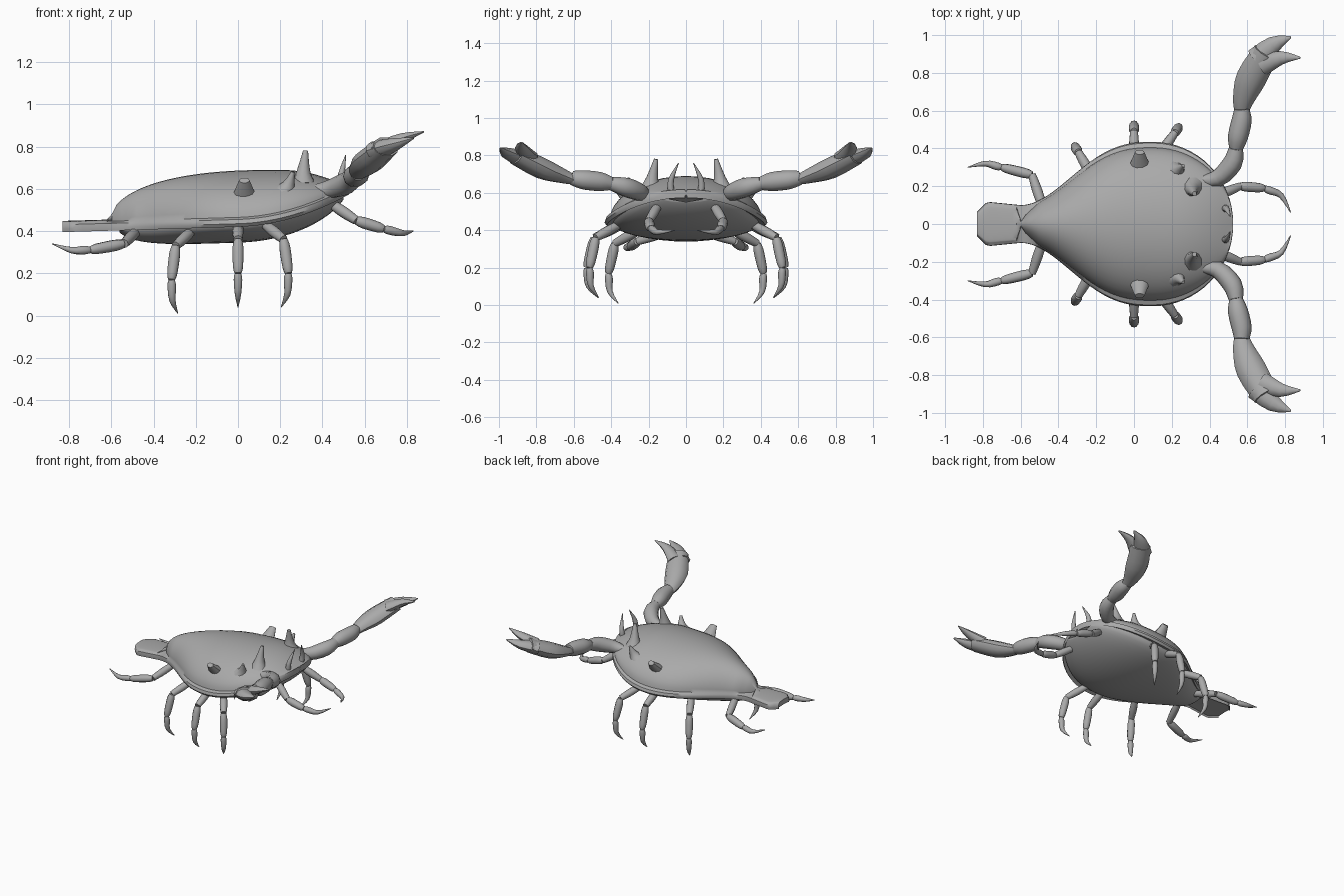
import bpy
import bmesh
from math import sin, cos, pi, sqrt, radians
from mathutils import Vector

default = bpy.data.objects.get("Cube")
if default:
    bpy.data.objects.remove(default, do_unlink=True)

GREY = (.4, .4, .4, 1)
grey = bpy.data.materials.new("plain grey")
grey.use_nodes = True
grey.diffuse_color = GREY
grey.node_tree.nodes["Principled BSDF"].inputs["Base Color"].default_value = GREY


def skin(name, rings, closed):
    """Join rings of points into a surface, mirrored across the body."""
    bm = bmesh.new()
    loops = [[bm.verts.new(point) for point in ring] for ring in rings]
    count = len(loops[0])
    for lower, upper in zip(loops, loops[1:]):
        for j in range(count if closed else count - 1):
            k = (j + 1) % count
            bm.faces.new((lower[j], lower[k], upper[k], upper[j]))
    bm.faces.new(loops[0])
    bm.faces.new(loops[-1])
    bmesh.ops.recalc_face_normals(bm, faces=bm.faces)
    mesh = bpy.data.meshes.new(name)
    bm.to_mesh(mesh)
    bm.free()
    mesh.materials.append(grey)
    part = bpy.data.objects.new(name, mesh)
    bpy.context.collection.objects.link(part)
    bpy.ops.object.select_all(action="DESELECT")
    part.select_set(True)
    bpy.context.view_layer.objects.active = part
    bpy.ops.object.shade_smooth_by_angle(angle=radians(45))
    mirror = part.modifiers.new("both sides", "MIRROR")
    mirror.use_axis = (False, True, False)


def resample(rows, steps):
    """Smooth curve through rows of path points with a radius each."""
    smooth = []
    for i in range(len(rows) - 1):
        last = min(i + 2, len(rows) - 1)
        for k in range(steps):
            t = k / steps
            row = []
            for a, b, c, d in zip(rows[max(i - 1, 0)], rows[i], rows[i + 1], rows[last]):
                leave, arrive = (c - a) / 2, (d - b) / 2
                ease = t * t * (3 - 2 * t)
                row.append(b + (c - b) * ease + leave * t * (1 - t) ** 2
                           - arrive * t * t * (1 - t))
            smooth.append(row)
    smooth.append(rows[-1])
    return smooth


def tube(name, path, radii, flat=1, side=(0, 0, 1), steps=3, sides=10):
    """Tapered tube; flat squeezes it along the side direction."""
    rows = resample([(*point, radius) for point, radius in zip(path, radii)], steps)
    centres = [Vector(row[:3]) for row in rows]
    rings = []
    for i, centre in enumerate(centres):
        along = centres[min(i + 1, len(rows) - 1)] - centres[max(i - 1, 0)]
        u = along.cross(Vector(side)).normalized()
        v = u.cross(along).normalized() * flat
        turns = [2 * pi * j / sides for j in range(sides)]
        rings.append([centre + rows[i][3] * (u * cos(a) + v * sin(a)) for a in turns])
    skin(name, rings, True)


# Body shape rules along its length
TAIL, NECK, WIDEST, FRONT = -.83, -.6, .1, .425


def half_width(x):
    if x > WIDEST:
        return .005 + .43 * sqrt(max(0, 1 - ((x - WIDEST) / FRONT) ** 2))
    if x > NECK:
        fade = ((WIDEST - x) / (WIDEST - NECK)) ** 1.3
        return .1 + .335 * (1 + cos(pi * fade)) / 2
    return min(.1 + .1 * (NECK - x), .065 + x - TAIL)


def rim_height(x):
    return .42 + .03 * x + max(0, x) ** 2 / 2


def dome_height(x):
    if x > .2:
        return .69 - .8 * (x - .2) ** 2
    return .46 + .23 * sqrt(max(0, 1 - ((.2 - x) / .8) ** 2.5))


def shell_ring(x):
    """Half cross-section from the underside, round the rim, over the dome."""
    width, rim = half_width(x), rim_height(x)
    ledge = rim + .045
    dome, top = .85 * width, ledge + .008
    if x > NECK:
        dome = .93 * width * min(1, sqrt((x - NECK) * 10))
        top = dome_height(x)
    ring = [(x, 0, rim + .015), (x, .9 * width, rim + .012), (x, .97 * width, rim),
            (x, width, rim + .015), (x, .985 * width, rim + .035)]
    for j in range(11):
        a = j * pi / 20
        ring.append((x, dome * cos(a), ledge + (top - ledge) * sin(a) ** 1.15))
    return ring


def belly_ring(x):
    """Half cross-section of the shallow bowl under the shell."""
    depth = .09 * sqrt(1 - ((x + .03) / .54) ** 4)
    angles = [j * pi / 16 for j in range(9)]
    return [(x, .9 * half_width(x) * cos(a), rim_height(x) + .015 - depth * sin(a))
            for a in angles]


rear = [TAIL + (WIDEST - TAIL) * i / 40 for i in range(40)]
front = [WIDEST + FRONT * sin(pi * i / 32) for i in range(17)]
skin("shell_and_tail", [shell_ring(x) for x in rear + front], False)
skin("belly", [belly_ring(-.03 + .53 * sin(pi * i / 40)) for i in range(-20, 21)], False)


def leg(name, *joints):
    """Two jointed rods and a curved pointed foot."""
    hip, knee, ankle, bend, tip = map(Vector, joints)
    across = (.3, .2, .1)
    tube(name + "_thigh", [hip, hip.lerp(knee, .5), knee], [.022, .027, .021], side=across)
    shin = [knee.lerp(ankle, t) for t in (0, .25, .8, 1)]
    tube(name + "_shin", shin, [.019, .027, .025, .017], side=across)
    foot = [ankle, ankle.lerp(bend, .3), bend, tip]
    tube(name + "_foot", foot, [.015, .021, .015, .002], side=across)


# Hanging legs share one bent shape, turned outward from each hip
HANGING = [(0, 0), (.15, -.07), (.19, -.23), (.18, -.33), (.13, -.39)]
for name, hip, turn in (("second_leg", (.13, .36, .43), 55),
                        ("middle_leg", (0, .34, .43), 90),
                        ("fourth_leg", (-.22, .25, .4), 120)):
    outward = Vector((cos(radians(turn)), sin(radians(turn)), 0))
    leg(name, *[Vector(hip) + outward * reach + Vector((0, 0, rise))
                for reach, rise in HANGING])

# Reaching legs at the front and rear
leg("front_leg", (.44, .15, .53), (.56, .2, .45), (.69, .19, .41), (.78, .15, .39),
    (.83, .06, .4))
leg("rear_leg", (-.48, .08, .4), (-.54, .26, .34), (-.7, .3, .31), (-.79, .32, .31),
    (-.88, .3, .34))

# Claw arms
tube("upper_arm", [(.34, .23, .59), (.44, .24, .6), (.52, .32, .63), (.54, .4, .65)],
     [.025, .045, .052, .038])
tube("forearm", [(.54, .4, .65), (.55, .46, .66), (.57, .55, .67), (.57, .61, .68)],
     [.037, .053, .053, .04])
tube("claw_palm", [(.57, .6, .67), (.58, .66, .69), (.62, .77, .73), (.7, .91, .8)],
     [.04, .057, .08, .07], flat=.7)
tube("outer_pincer", [(.65, .87, .78), (.74, .95, .81), (.83, .99, .84)],
     [.065, .045, .006], flat=.7)
tube("inner_pincer", [(.68, .84, .79), (.78, .88, .84), (.88, .88, .87)],
     [.055, .036, .005], flat=.7)

# Spines on the shell and slender feelers at its front edge
ACROSS = (0, 1, 0)
tube("side_spine", [(.03, .31, .57), (.03, .35, .61), (.03, .38, .64)],
     [.055, .038, .025], flat=.7, side=ACROSS)
tube("shoulder_spine", [(.22, .28, .58), (.24, .29, .62), (.26, .31, .68)],
     [.06, .03, .008], side=ACROSS)
tube("tall_spine", [(.31, .19, .62), (.31, .18, .68), (.32, .16, .78)],
     [.06, .033, .012], side=ACROSS)
tube("feeler", [(.48, .08, .6), (.49, .08, .67), (.51, .04, .76)],
     [.019, .016, .002], side=ACROSS)
